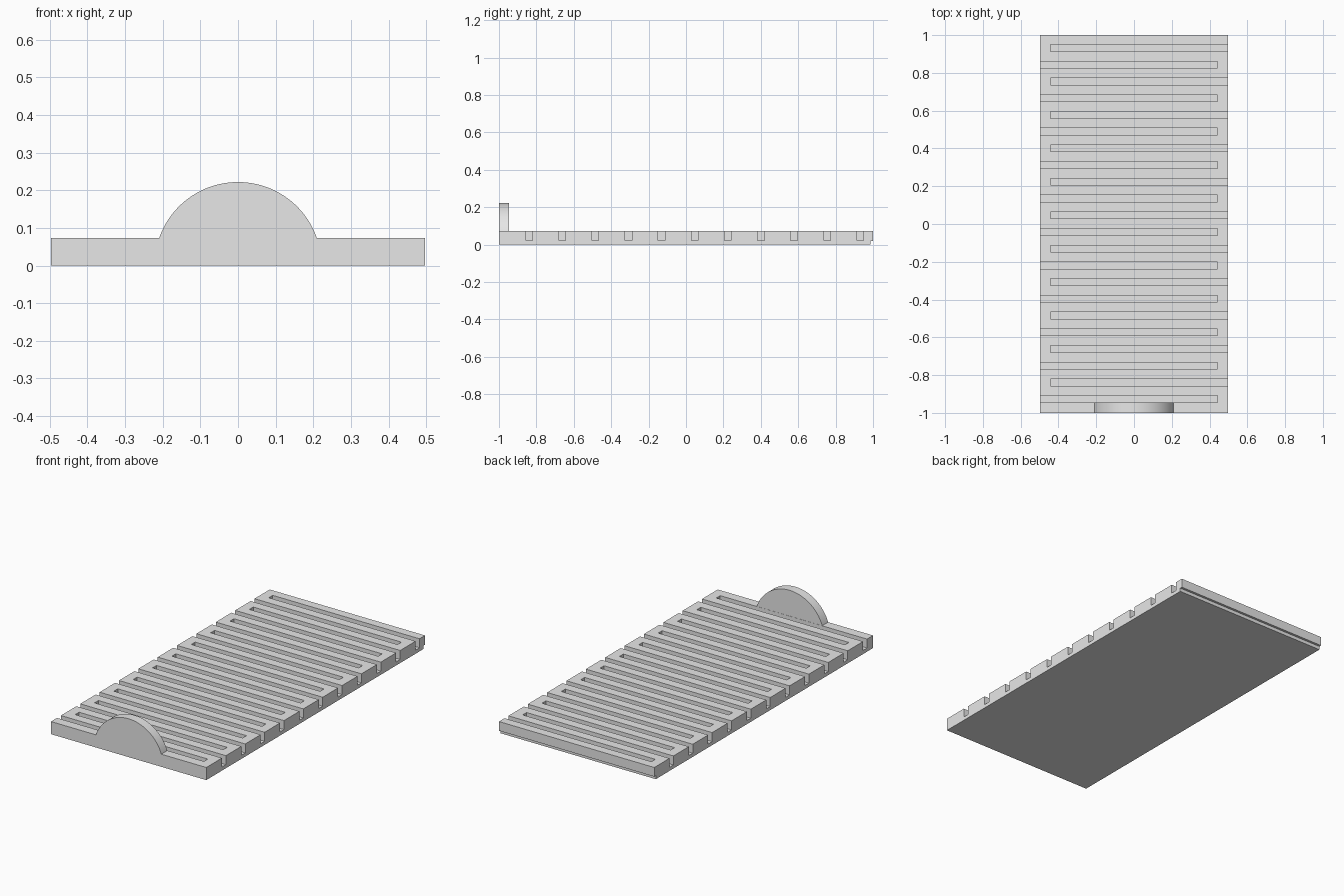
import bpy, bmesh, math

if "Cube" in bpy.data.objects:
    bpy.data.objects.remove(bpy.data.objects["Cube"])

HALF_W, TOP, FLOOR = 0.497, 0.073, 0.021      # plate half width, height, groove floor
GROOVES, FIRST, PITCH, GROOVE_W = 22, -0.927, 0.0885, 0.036
END_X = 0.443                                 # closed end of each groove
DOME_R, DOME_BACK = 0.222, -0.946

grey = bpy.data.materials.new("light grey")
grey.diffuse_color = (0.8, 0.8, 0.8, 1)
grey.use_nodes = True
grey.node_tree.nodes["Principled BSDF"].inputs["Base Color"].default_value = grey.diffuse_color


def make(name, bm):
    bmesh.ops.recalc_face_normals(bm, faces=bm.faces)
    mesh = bpy.data.meshes.new(name)
    bm.to_mesh(mesh)
    bm.free()
    mesh.materials.append(grey)
    obj = bpy.data.objects.new(name, mesh)
    bpy.context.collection.objects.link(obj)
    return obj


def add_box(bm, lo, hi):
    verts = bmesh.ops.create_cube(bm, size=1)["verts"]
    for v in verts:
        for i in range(3):
            v.co[i] = hi[i] if v.co[i] > 0 else lo[i]


def combine(target, tool, operation):
    mod = target.modifiers.new(operation, 'BOOLEAN')
    mod.operation, mod.solver, mod.object = operation, 'EXACT', tool
    bpy.context.view_layer.objects.active = target
    bpy.ops.object.modifier_apply(modifier=mod.name)
    bpy.data.objects.remove(tool)


# Flat plate
bm = bmesh.new()
add_box(bm, (-HALF_W, -1, 0), (HALF_W, 1, TOP))
plate = make("grooved_plate", bm)

# Half-round end stop, sunk into the front edge
bm = bmesh.new()
low = 0.04
a0 = math.asin(low / DOME_R)
angles = [a0 + (math.pi - 2 * a0) * i / 48 for i in range(49)]
face = bm.faces.new([bm.verts.new((DOME_R * math.cos(a), -1, DOME_R * math.sin(a)))
                     for a in angles])
moved = bmesh.ops.extrude_face_region(bm, geom=[face])["geom"]
bmesh.ops.translate(bm, vec=(0, DOME_BACK + 1, 0),
                    verts=[g for g in moved if isinstance(g, bmesh.types.BMVert)])
combine(plate, make("end_stop", bm), 'UNION')

# Grooves open alternately to the left and right; a rebate runs under the back edge
bm = bmesh.new()
for i in range(GROOVES):
    y = FIRST + i * PITCH
    x0, x1 = (-0.6, END_X) if i % 2 == 0 else (-END_X, 0.6)
    add_box(bm, (x0, y - GROOVE_W / 2, FLOOR), (x1, y + GROOVE_W / 2, 0.1))
add_box(bm, (-0.6, 0.986, -0.1), (0.6, 1.1, 0.02))
combine(plate, make("groove_cutter", bm), 'DIFFERENCE')

# Smooth only the rounded rim
bpy.ops.object.select_all(action='DESELECT')
plate.select_set(True)
bpy.context.view_layer.objects.active = plate
bpy.ops.object.shade_smooth_by_angle(angle=math.radians(30))
